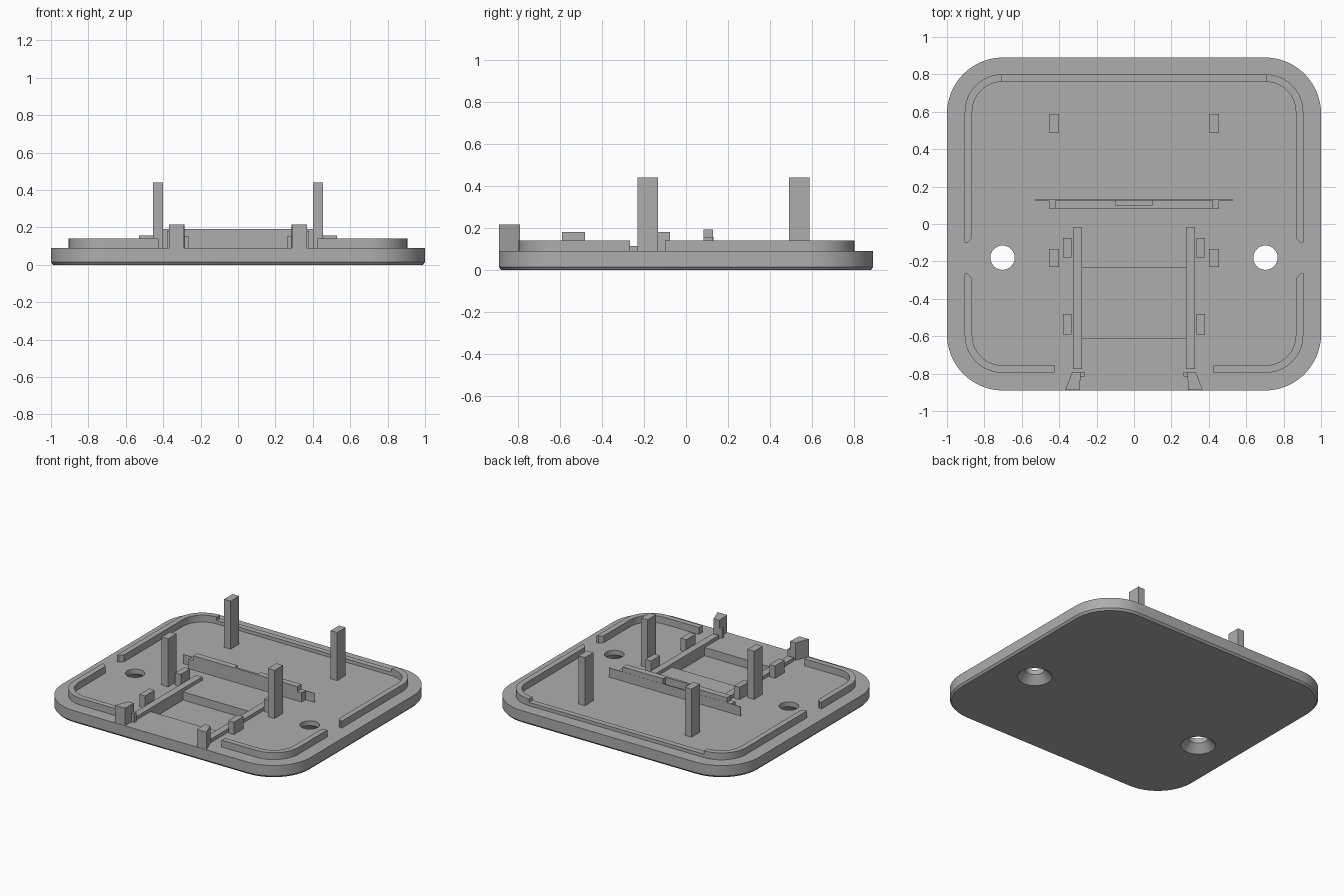
import bpy, bmesh, math

if "Cube" in bpy.data.objects:
    bpy.data.objects.remove(bpy.data.objects["Cube"])

grey = bpy.data.materials.new("plain_grey")
grey.diffuse_color = (0.42, 0.42, 0.42, 1)
grey.use_nodes = True
grey.node_tree.nodes["Principled BSDF"].inputs["Base Color"].default_value = grey.diffuse_color


def loft(name, layers, smooth=False):
    """Solid from stacked outlines: layers = [(points_2d, z), ...]."""
    bm = bmesh.new()
    rings = [[bm.verts.new((x, y, z)) for x, y in pts] for pts, z in layers]
    for a, b in zip(rings, rings[1:]):
        n = len(a)
        for i in range(n):
            bm.faces.new((a[i], a[(i + 1) % n], b[(i + 1) % n], b[i]))
    bm.faces.new(rings[0][::-1])
    bm.faces.new(rings[-1])
    bmesh.ops.recalc_face_normals(bm, faces=bm.faces)
    me = bpy.data.meshes.new(name)
    bm.to_mesh(me)
    bm.free()
    me.materials.append(grey)
    ob = bpy.data.objects.new(name, me)
    bpy.context.collection.objects.link(ob)
    if smooth:
        smooth_by_angle(ob)
    return ob


def smooth_by_angle(ob):
    bpy.ops.object.select_all(action='DESELECT')
    ob.select_set(True)
    bpy.context.view_layer.objects.active = ob
    bpy.ops.object.shade_smooth_by_angle(angle=math.radians(30))


def box(name, x0, x1, y0, y1, z0, z1):
    pts = [(x0, y0), (x1, y0), (x1, y1), (x0, y1)]
    return loft(name, [(pts, z0), (pts, z1)])


def arc(cx, cy, r, a0, a1, n=16):
    return [(cx + r * math.cos(math.radians(a0 + (a1 - a0) * i / n)),
             cy + r * math.sin(math.radians(a0 + (a1 - a0) * i / n)))
            for i in range(n + 1)]


def rounded(hx, hy, r):
    cx, cy = hx - r, hy - r
    return (arc(cx, cy, r, 0, 90) + arc(-cx, cy, r, 90, 180)
            + arc(-cx, -cy, r, 180, 270) + arc(cx, -cy, r, 270, 360))


def circle(cx, cy, r):
    return arc(cx, cy, r, 0, 360, 48)[:-1]


def flip(pts, s):
    return [(s * x, y) for x, y in pts]


FLOOR = 0.09
SINK = FLOOR - 0.004      # raised parts sink slightly into the plate

# Base plate with chamfered underside edge
plate = loft("base_plate", [(rounded(0.988, 0.878, 0.288), 0),
                            (rounded(1, 0.89, 0.3), 0.014),
                            (rounded(1, 0.89, 0.3), FLOOR)])

# Countersunk screw holes and the shallow recess between the rails
cutters = [box("recess_cutter", -0.277, 0.277, -0.61, -0.235, 0.03, 0.2)]
for s in (-1, 1):
    cx, cy = s * 0.703, -0.18
    cutters.append(loft("screw_hole_cutter", [
        (circle(cx, cy, 0.125), -0.01), (circle(cx, cy, 0.115), 0),
        (circle(cx, cy, 0.065), 0.055), (circle(cx, cy, 0.065), 0.2)]))
bpy.context.view_layer.objects.active = plate
for c in cutters:
    m = plate.modifiers.new("cut", 'BOOLEAN')
    m.operation, m.solver, m.object = 'DIFFERENCE', 'EXACT', c
    bpy.ops.object.modifier_apply(modifier=m.name)
    bpy.data.objects.remove(c)
smooth_by_angle(plate)

# Locating lip: low back run plus mirrored corner pieces
box("lip_back", -0.705, 0.705, 0.76, 0.80, SINK, 0.115)
rear = ([(0.89, -0.1), (0.905, -0.1)] + arc(0.705, 0.6, 0.2, 0, 90)
        + arc(0.705, 0.6, 0.16, 90, 0) + [(0.865, -0.075)])
front = ([(0.89, -0.265), (0.905, -0.265)] + arc(0.705, -0.595, 0.2, 0, -90)
         + [(0.425, -0.795), (0.425, -0.755)]
         + arc(0.705, -0.595, 0.16, -90, 0) + [(0.865, -0.29)])
clip = [(0.285, -0.79), (0.33, -0.79), (0.368, -0.888), (0.29, -0.888)]

for s in (-1, 1):
    for name, pts in (("lip_rear_corner", rear), ("lip_front_corner", front)):
        p = flip(pts, s)
        loft(name, [(p, SINK), (p, 0.14)], smooth=True)
    # Tall posts and short pads
    for y0, y1 in ((-0.23, -0.133), (0.49, 0.588)):
        box("post", s * 0.402, s * 0.455, y0, y1, SINK, 0.44)
    for y0, y1 in ((-0.59, -0.48), (-0.18, -0.075)):
        box("side_pad", s * 0.335, s * 0.38, y0, y1, SINK, 0.18)
    # Low guide rails and front clips with a small inward nub
    box("guide_rail", s * 0.277, s * 0.327, -0.775, -0.015, SINK, 0.115)
    p = flip(clip, s)
    loft("front_clip", [(p, SINK), (p, 0.217)])
    box("clip_nub", s * 0.265, s * 0.295, -0.815, -0.79, SINK, 0.155)
    # Low ears at the ends of the cross wall
    box("wall_ear", s * 0.42, s * 0.455, 0.083, 0.129, SINK, 0.157)

# Cross wall with a pocket in the middle of its back, and a thin fin behind
wall = [(-0.42, 0.083), (0.42, 0.083), (0.42, 0.129), (0.095, 0.129),
        (0.095, 0.1), (-0.095, 0.1), (-0.095, 0.129), (-0.42, 0.129)]
loft("cross_wall", [(wall, SINK), (wall, 0.193)])
box("thin_fin", -0.53, 0.53, 0.126, 0.13, SINK, 0.157)
